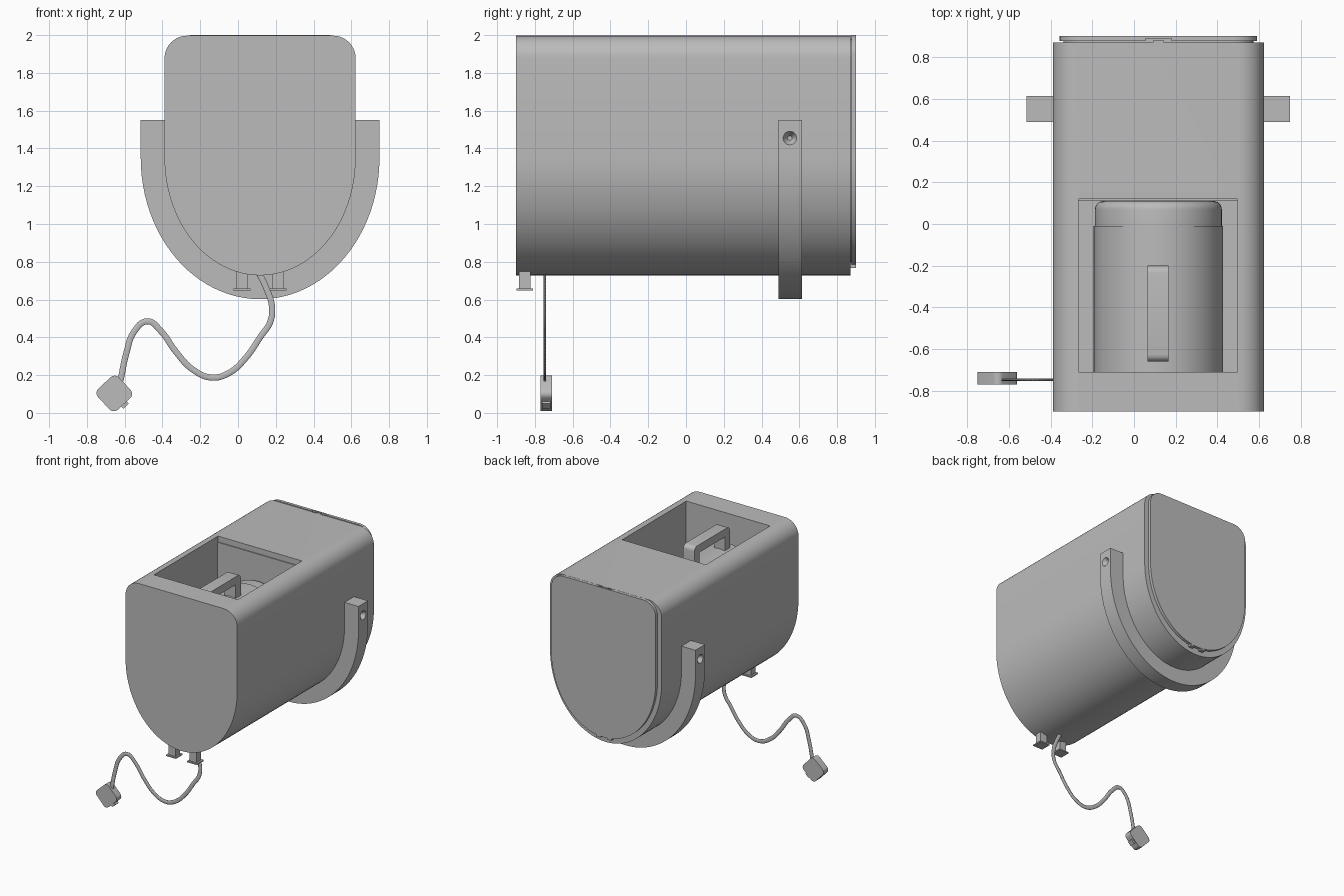
import bpy
import bmesh
from math import sin, cos, pi, radians
from mathutils import Matrix, Vector

cube = bpy.data.objects.get("Cube")
if cube:
    bpy.data.objects.remove(cube, do_unlink=True)

CX = 0.117      # centre line of the housing
SPRING = 1.35   # height where the straight sides turn into the round belly

grey = bpy.data.materials.new("plain grey")
grey.use_nodes = True
grey.diffuse_color = (0.5, 0.5, 0.5, 1)
grey.node_tree.nodes["Principled BSDF"].inputs["Base Color"].default_value = (0.5, 0.5, 0.5, 1)


def activate(obj):
    bpy.ops.object.select_all(action='DESELECT')
    obj.select_set(True)
    bpy.context.view_layer.objects.active = obj


def smooth(obj):
    activate(obj)
    bpy.ops.object.shade_smooth_by_angle(angle=radians(30))
    return obj


def finish(name, bm):
    bmesh.ops.recalc_face_normals(bm, faces=bm.faces)
    mesh = bpy.data.meshes.new(name)
    bm.to_mesh(mesh)
    bm.free()
    mesh.materials.append(grey)
    obj = bpy.data.objects.new(name, mesh)
    bpy.context.collection.objects.link(obj)
    return smooth(obj)


def prism(name, points, start, depth):
    """Extrude 3D outline points, offset by start, along depth."""
    bm = bmesh.new()
    face = bm.faces.new([bm.verts.new(Vector(p) + Vector(start)) for p in points])
    ext = bmesh.ops.extrude_face_region(bm, geom=[face])
    moved = [g for g in ext["geom"] if isinstance(g, bmesh.types.BMVert)]
    bmesh.ops.translate(bm, verts=moved, vec=depth)
    return finish(name, bm)


def box(name, x, y, z):
    outline = [(x[0], y[0], z[0]), (x[1], y[0], z[0]), (x[1], y[0], z[1]), (x[0], y[0], z[1])]
    return prism(name, outline, (0, 0, 0), (0, y[1] - y[0], 0))


def arc(cx, cz, rx, rz, a, b, steps):
    return [(cx + rx * cos(t), cz + rz * sin(t))
            for t in (radians(a + (b - a) * i / steps) for i in range(steps + 1))]


def shield(half, top, bottom, r):
    """Rounded flat top, straight sides, elliptical belly."""
    pts = arc(CX, SPRING, half, SPRING - bottom, 180, 360, 48)
    pts += arc(CX + half - r, top - r, r, r, 0, 90, 10)
    return pts + arc(CX - half + r, top - r, r, r, 90, 180, 10)


def xz(points):
    return [(x, 0, z) for x, z in points]


def cut(obj, cutter):
    mod = obj.modifiers.new("cut", 'BOOLEAN')
    mod.operation = 'DIFFERENCE'
    mod.solver = 'EXACT'
    mod.object = cutter
    activate(obj)
    bpy.ops.object.modifier_apply(modifier=mod.name)
    bpy.data.objects.remove(cutter, do_unlink=True)
    smooth(obj)


# Housing with the open bay in its top
housing = prism("housing", xz(shield(0.506, 1.997, 0.728, 0.12)), (0, -0.9, 0), (0, 1.77, 0))
cut(housing, box("bay_cutter", (-0.265, 0.495), (-0.71, 0.12), (1.13, 2.2)))
box("bay_liner", (-0.265, 0.495), (0.112, 0.121), (1.13, 1.95))

# Back lid, with a thin recessed neck joining it to the housing
prism("lid_neck", xz(shield(0.455, 1.98, 0.80, 0.11)), (0, 0.86, 0), (0, 0.02, 0))
lid = prism("back_lid", xz(shield(0.473, 2.0, 0.778, 0.11)), (0, 0.877, 0), (0, 0.024, 0))
cut(lid, box("latch_cutter", (0.055, 0.18), (0.86, 0.89), (1.985, 2.1)))
box("lid_latch", (0.09, 0.145), (0.868, 0.88), (1.96, 1.998))
for side in (-1, 1):
    x = CX + side * 0.05
    box("lid_hinge", (x - 0.02, x + 0.02), (0.865, 0.9), (0.768, 0.8))

# Carrying strap hugging the belly, with a dimple at each end
strap_points = [(CX - 0.632, 1.55)] + arc(CX, SPRING, 0.632, SPRING - 0.602, 180, 360, 48)
strap_points += [(CX + 0.632, 1.55), (CX + 0.5, 1.55)]
strap_points += arc(CX, SPRING, 0.5, SPRING - 0.735, 360, 180, 48) + [(CX - 0.5, 1.55)]
strap = prism("strap", xz(strap_points), (0, 0.49, 0), (0, 0.123, 0))
for side in (-1, 1):
    bm = bmesh.new()
    place = Matrix.Translation((CX + side * 0.622, 0.55, 1.455)) @ Matrix.Rotation(side * pi / 2, 4, 'Y')
    bmesh.ops.create_cone(bm, cap_ends=True, segments=24, radius1=0.012, radius2=0.048,
                          depth=0.06, matrix=place)
    cut(strap, finish("dimple_cutter", bm))

# Canister lying in the bay
bm = bmesh.new()
profile = [(0, -0.715), (0.31, -0.715), (0.31, -0.01), (0.304, -0.01), (0.304, 0.07)]
profile += arc(0.264, 0.07, 0.04, 0.04, 0, 90, 6)[1:] + [(0, 0.11)]
verts = [bm.verts.new((CX + r, y, 1.442)) for r, y in profile]
edges = [bm.edges.new(pair) for pair in zip(verts, verts[1:])]
bmesh.ops.spin(bm, geom=verts + edges, cent=(CX, 0, 1.442), axis=(0, 1, 0),
               angle=2 * pi, steps=64)
bmesh.ops.remove_doubles(bm, verts=bm.verts, dist=0.0005)
finish("canister", bm)

# Arched handle on the canister
grip = [(-0.2, 1.7)] + arc(-0.235, 1.89, 0.035, 0.035, 0, 90, 5)
grip += arc(-0.625, 1.89, 0.035, 0.035, 90, 180, 5)
grip += [(-0.66, 1.7), (-0.595, 1.7), (-0.595, 1.86), (-0.265, 1.86), (-0.265, 1.7)]
prism("canister_handle", [(0, y, z) for y, z in grip], (0.065, 0, 0), (0.1, 0, 0))

# Two flanged feet
for x in (0.02, 0.211):
    box("foot_post", (x - 0.031, x + 0.031), (-0.883, -0.824), (0.655, 0.78))
    box("foot_flange", (x - 0.045, x + 0.045), (-0.897, -0.81), (0.648, 0.658))

# Flat power cable
path = [(0.1, 0.76), (0.15, 0.66), (0.18, 0.56), (0.17, 0.48), (0.12, 0.405), (0.04, 0.29),
        (-0.05, 0.21), (-0.14, 0.187), (-0.24, 0.23), (-0.33, 0.325), (-0.41, 0.435),
        (-0.48, 0.485), (-0.55, 0.43), (-0.59, 0.32), (-0.622, 0.17)]
curve = bpy.data.curves.new("cable", 'CURVE')
curve.dimensions = '3D'
curve.bevel_depth = 0.017
curve.bevel_resolution = 3
curve.resolution_u = 6
curve.use_fill_caps = True
spline = curve.splines.new('BEZIER')
spline.bezier_points.add(len(path) - 1)
for point, (x, z) in zip(spline.bezier_points, path):
    point.co = (x, 0, z)
    point.handle_left_type = point.handle_right_type = 'AUTO'
curve.materials.append(grey)
cable = bpy.data.objects.new("cable", curve)
cable.location.y = -0.747
cable.scale.y = 0.4
bpy.context.collection.objects.link(cable)

# Tilted plug with its connector
s, r = 0.076, 0.032
plug_outline = []
for i, (sx, sz) in enumerate([(1, 1), (-1, 1), (-1, -1), (1, -1)]):
    plug_outline += arc(sx * (s - r), sz * (s - r), r, r, i * 90, i * 90 + 90, 6)
plug = prism("plug", xz(plug_outline), (0, -0.03, 0), (0, 0.06, 0))
connector = box("plug_connector", (-0.02, 0.02), (-0.022, 0.022), (-0.092, -0.07))
for part in (plug, connector):
    part.location = (-0.655, -0.74, 0.103)
    part.rotation_euler.y = radians(-43)
